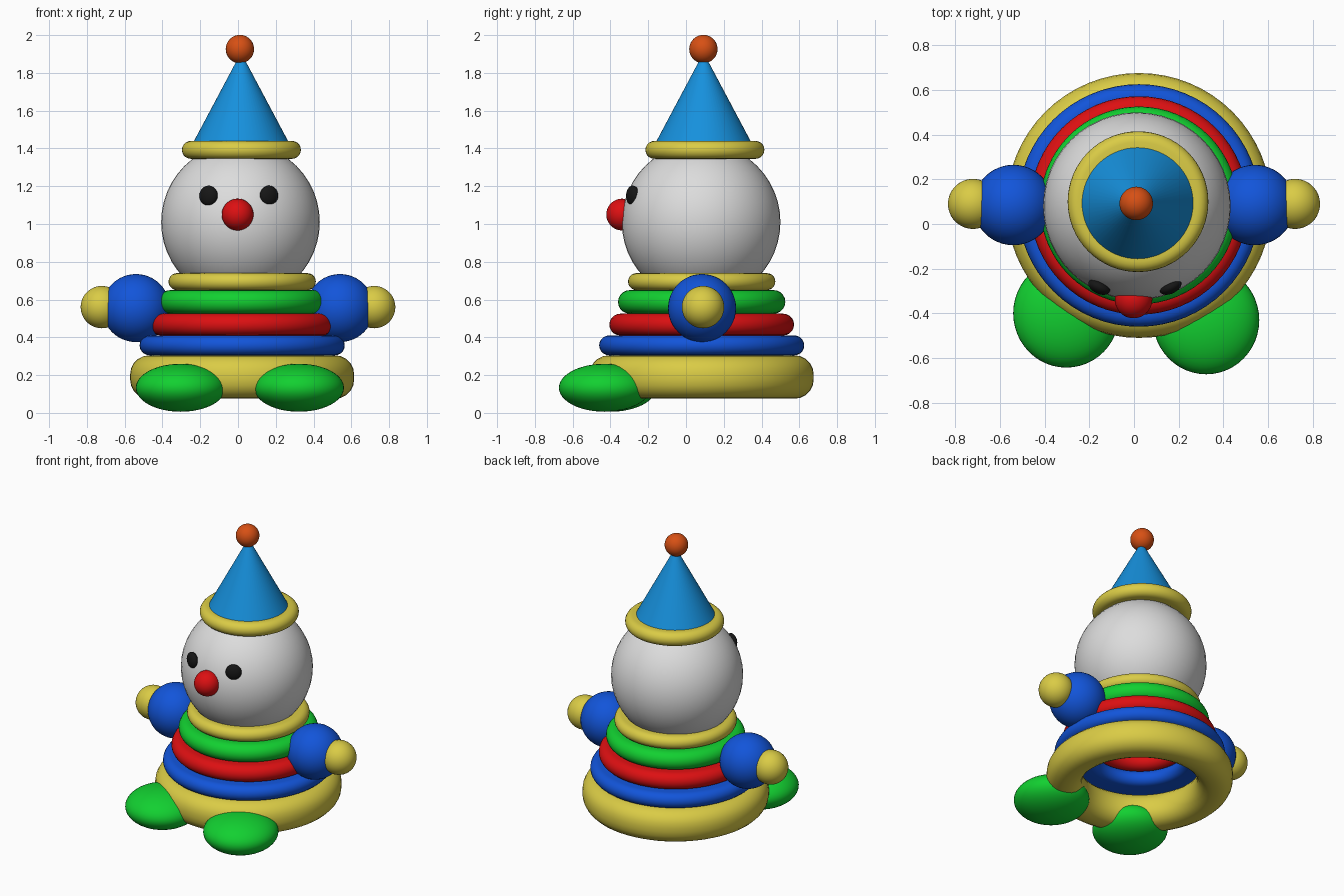
import bpy, bmesh, math
from mathutils import Matrix

if "Cube" in bpy.data.objects:
    bpy.data.objects.remove(bpy.data.objects["Cube"])


def material(name, rgb):
    m = bpy.data.materials.new(name)
    m.diffuse_color = (*rgb, 1)
    m.use_nodes = True
    m.node_tree.nodes["Principled BSDF"].inputs["Base Color"].default_value = m.diffuse_color
    return m


YELLOW = material("yellow", (0.70, 0.60, 0.06))
BLUE = material("blue", (0.006, 0.09, 0.70))
RED = material("red", (0.72, 0.005, 0.006))
GREEN = material("green", (0.006, 0.63, 0.03))
SKY = material("sky_blue", (0.008, 0.28, 0.72))
ORANGE = material("orange", (0.68, 0.08, 0.007))
WHITE = material("white", (0.72, 0.72, 0.72))
BLACK = material("black", (0.008, 0.008, 0.008))


def finish(name, bm, mat, loc):
    bmesh.ops.recalc_face_normals(bm, faces=bm.faces)
    for f in bm.faces:
        f.smooth = True
    me = bpy.data.meshes.new(name)
    bm.to_mesh(me)
    bm.free()
    me.materials.append(mat)
    ob = bpy.data.objects.new(name, me)
    ob.location = loc
    bpy.context.collection.objects.link(ob)
    return ob


def ball(name, mat, loc, radii, turn=0):
    bm = bmesh.new()
    bmesh.ops.create_uvsphere(bm, u_segments=48, v_segments=24, radius=1)
    bmesh.ops.transform(bm, matrix=Matrix.Rotation(turn, 4, 'Z') @ Matrix.Diagonal((*radii, 1)),
                        verts=bm.verts)
    return finish(name, bm, mat, loc)


def ring(name, mat, xy, r_in, r_out, z0, z1, corner=1.0, steps=64):
    """Revolved ring with a rounded-rectangle section."""
    c = min((z1 - z0) / 2, (r_out - r_in) / 2) * corner
    section = []
    corners = [(r_out - c, z1 - c), (r_in + c, z1 - c), (r_in + c, z0 + c), (r_out - c, z0 + c)]
    for q, (r, z) in enumerate(corners):
        for i in range(6):
            a = math.pi / 2 * (q + i / 5)
            section.append((r + c * math.cos(a), z + c * math.sin(a)))
    bm = bmesh.new()
    loops = []
    for s in range(steps):
        t = 2 * math.pi * s / steps
        loops.append([bm.verts.new((r * math.cos(t), r * math.sin(t), z)) for r, z in section])
    n = len(section)
    for s in range(steps):
        a, b = loops[s], loops[(s + 1) % steps]
        for i in range(n):
            j = (i + 1) % n
            bm.faces.new((a[i], b[i], b[j], a[j]))
    bmesh.ops.remove_doubles(bm, verts=bm.verts, dist=1e-5)
    return finish(name, bm, mat, (*xy, 0))


# Stacked body rings
BODY = (0.022, 0.083)
ring("base_ring", YELLOW, BODY, 0.363, 0.593, 0.075, 0.305, 0.88)
ring("lower_ring", BLUE, BODY, 0.28, 0.543, 0.305, 0.41)
ring("middle_ring", RED, BODY, 0.25, 0.489, 0.41, 0.525)
ring("upper_ring", GREEN, BODY, 0.22, 0.443, 0.525, 0.65)
ring("neck_ring", YELLOW, BODY, 0.20, 0.39, 0.65, 0.74)

# Head and face
ball("head", WHITE, (0.013, 0.08, 1.01), (0.42, 0.42, 0.42))
ball("nose", RED, (-0.002, -0.338, 1.05), (0.084, 0.084, 0.084))
for side, label in ((-1, "left"), (1, "right")):
    ball(label + "_eye", BLACK, (0.004 + side * 0.16, -0.282, 1.15), (0.052, 0.03, 0.053), side * 0.45)

# Hat
ring("hat_brim", YELLOW, (0.018, 0.10), 0.16, 0.315, 1.345, 1.44)
bm = bmesh.new()
bmesh.ops.create_cone(bm, cap_ends=True, segments=64, radius1=0.27, radius2=0.004, depth=0.5)
hat = finish("hat_cone", bm, SKY, (0.016, 0.093, 1.65))
for p in hat.data.polygons:
    p.use_smooth = len(p.vertices) == 4
ball("hat_bobble", ORANGE, (0.01, 0.092, 1.926), (0.075, 0.075, 0.075))

# Arms, hands and feet
for side, label in ((-1, "left"), (1, "right")):
    ball(label + "_arm", BLUE, (side * 0.54, 0.085, 0.555), (0.18, 0.18, 0.18))
    ball(label + "_hand", YELLOW, (side * 0.721, 0.09, 0.56), (0.112, 0.112, 0.112))
    ball(label + "_foot", GREEN, (0.01 + side * 0.313, -0.415 - side * 0.015, 0.133),
         (0.238, 0.243, 0.127))
